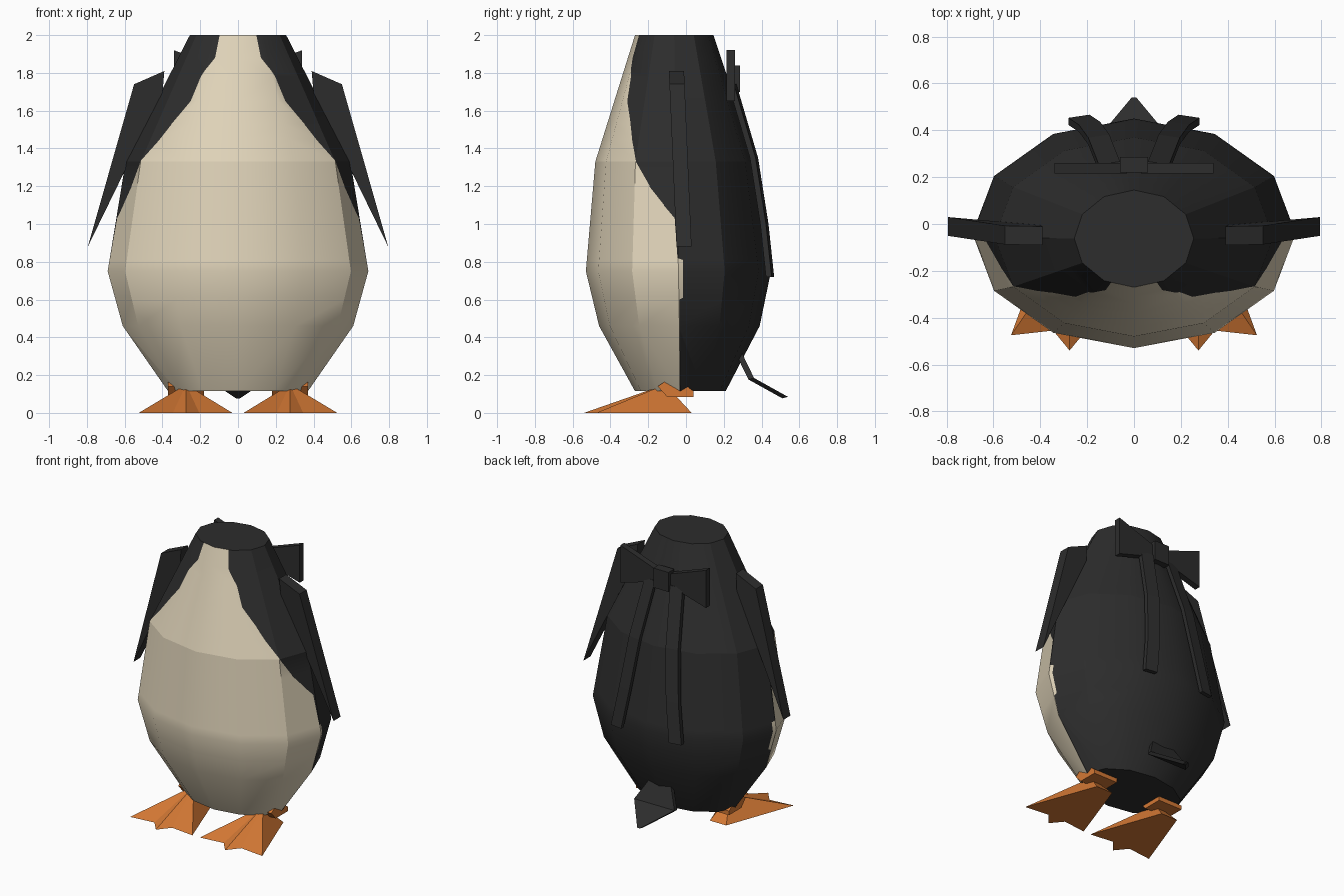
import bpy, bmesh, math
from mathutils import Vector

cube = bpy.data.objects.get("Cube")
if cube:
    bpy.data.objects.remove(cube)


def material(name, rgb):
    m = bpy.data.materials.new(name)
    m.use_nodes = True
    m.diffuse_color = (*rgb, 1)
    m.node_tree.nodes["Principled BSDF"].inputs["Base Color"].default_value = (*rgb, 1)
    return m


BLACK = material("black plumage", (0.026, 0.026, 0.026))
CREAM = material("cream belly", (0.75, 0.66, 0.49))
ORANGE = material("orange feet", (0.66, 0.19, 0.035))


def skin(sections):
    """Closed solid through a list of sections with equal point counts."""
    bm = bmesh.new()
    rows = [[bm.verts.new(p) for p in s] for s in sections]
    n = len(rows[0])
    for a, b in zip(rows, rows[1:]):
        for i in range(n):
            j = (i + 1) % n
            bm.faces.new((a[i], a[j], b[j], b[i]))
    bm.faces.new(rows[0])
    bm.faces.new(rows[-1])
    return bm


def finish(name, bm, *mats):
    bmesh.ops.recalc_face_normals(bm, faces=bm.faces[:])
    me = bpy.data.meshes.new(name)
    bm.to_mesh(me)
    bm.free()
    for m in mats:
        me.materials.append(m)
    ob = bpy.data.objects.new(name, me)
    bpy.context.collection.objects.link(ob)
    return ob


# Body: twelve-sided elliptical rings (z, half width, front y, back y)
rings = [(0.115, 0.37, -0.27, 0.21), (0.46, 0.61, -0.46, 0.39),
         (0.75, 0.69, -0.53, 0.45), (1.33, 0.595, -0.48, 0.37),
         (2.0, 0.255, -0.27, 0.145)]
sections = []
for z, rx, front, back in rings:
    mid, ry = (front + back) / 2, (back - front) / 2
    sections.append([(rx * math.cos(k * math.tau / 12), mid + ry * math.sin(k * math.tau / 12), z)
                     for k in range(12)])
bm = skin(sections)

# Edge of the belly patch on the left half, top to bottom
edge = [(0.10, -0.255, 2.0), (0.12, -0.28, 1.88), (0.20, -0.295, 1.78),
        (0.25, -0.31, 1.65), (0.36, -0.30, 1.53), (0.42, -0.29, 1.45),
        (0.53, -0.27, 1.33), (0.59, -0.20, 1.2), (0.63, -0.12, 1.1),
        (0.65, -0.06, 1.03), (0.68, -0.045, 0.82), (0.68, -0.015, 0.81),
        (0.66, -0.015, 0.61), (0.65, -0.035, 0.6), (0.37, -0.035, 0.115)]
for x, y, z in edge[1:-1]:
    bmesh.ops.bisect_plane(bm, geom=bm.verts[:] + bm.edges[:] + bm.faces[:],
                           plane_co=(0, 0, z), plane_no=(0, 0, 1))
for side in (1, -1):
    for a, b in zip(edge, edge[1:]):
        p, q = (Vector((side * x, y, z)) for x, y, z in (a, b))
        centre = (p + q) / 2
        axis = Vector((0, -0.04, centre.z))
        normal = (q - p).cross(centre - axis).normalized()
        if normal.y > 0:
            normal.negate()

        def band():
            found = []
            for f in bm.faces:
                c = f.calc_center_median()
                if q.z < c.z < p.z and c.x * side > 0 and abs(f.normal.z) < 0.99:
                    found.append(f)
            return found

        bm.normal_update()
        faces = band()
        geom = set(faces)
        for f in faces:
            geom.update(f.edges, f.verts)
        bmesh.ops.bisect_plane(bm, geom=list(geom), plane_co=axis, plane_no=normal)
        bm.normal_update()
        for f in band():
            if (f.calc_center_median() - axis).dot(normal) > 0:
                f.material_index = 1
body = finish("body", bm, BLACK, CREAM)
body.data.shade_smooth()
body.data.set_sharp_from_angle(angle=math.radians(30))

flipper = [(0.39, 1.81), (0.55, 1.74), (0.795, 0.88), (0.60, 1.28), (0.40, 1.69)]
ankle = [(-0.15, 0.14), (-0.07, 0.195), (-0.02, 0.16), (0.04, 0.115), (0.04, 0.085), (-0.10, 0.085)]
sole = [(0.21, 0.03), (0.34, 0.03), (0.525, -0.475), (0.345, -0.455),
        (0.275, -0.54), (0.205, -0.455), (0.03, -0.475)]
ribbon = [(0.105, 0.25, 1.74), (0.15, 0.365, 1.35), (0.19, 0.42, 1.0), (0.235, 0.45, 0.72)]

for side, label in ((1, "left"), (-1, "right")):
    # Flipper: flat blade leaning slightly backwards toward its tip
    finish(label + "_flipper", skin(
        [[(side * x, t - 0.05 + 0.043 * (1.8 - z), z) for x, z in flipper]
         for t in (-0.04, 0.04)]), BLACK)

    # Ankle block
    finish(label + "_ankle", skin(
        [[(side * x, y, z) for y, z in ankle] for x in (0.18, 0.37)]), ORANGE)

    # Webbed foot: toe outline rising to a single peak
    bm = bmesh.new()
    base = [bm.verts.new((side * x, y, 0)) for x, y in sole]
    peak = bm.verts.new((side * 0.275, -0.11, 0.15))
    bm.faces.new(base)
    for i, v in enumerate(base):
        bm.faces.new((v, base[(i + 1) % len(base)], peak))
    finish(label + "_foot", bm, ORANGE)

    # Bow loop, flaring outward
    finish(label + "_bow_loop", skin(
        [[(side * x, y, z) for y, z in ((0.215, low), (0.26, low), (0.26, high), (0.215, high))]
         for x, low, high in ((0.03, 1.74, 1.81), (0.34, 1.65, 1.92))]), BLACK)

    # Ribbon tail lying along the back
    finish(label + "_ribbon", skin(
        [[(side * (x + w), y + t - 0.15 * w, z) for w, t in
          ((-0.045, -0.02), (0.045, -0.02), (0.045, 0.01), (-0.045, 0.01))]
         for x, y, z in ribbon]), BLACK)

# Bow knot
finish("bow_knot", skin(
    [[(x, y, z) for x, y in ((-0.06, 0.22), (0.06, 0.22), (0.06, 0.285), (-0.06, 0.285))]
     for z in (1.70, 1.84)]), BLACK)

# Tail: bent plate ending in a point (half width, y, z)
tail = [(0.08, 0.29, 0.33), (0.16, 0.36, 0.185), (0.01, 0.54, 0.085)]
finish("tail", skin(
    [[(-w, y, z), (w, y, z), (w, y - 0.03, z - 0.008), (-w, y - 0.03, z - 0.008)]
     for w, y, z in tail]), BLACK)
